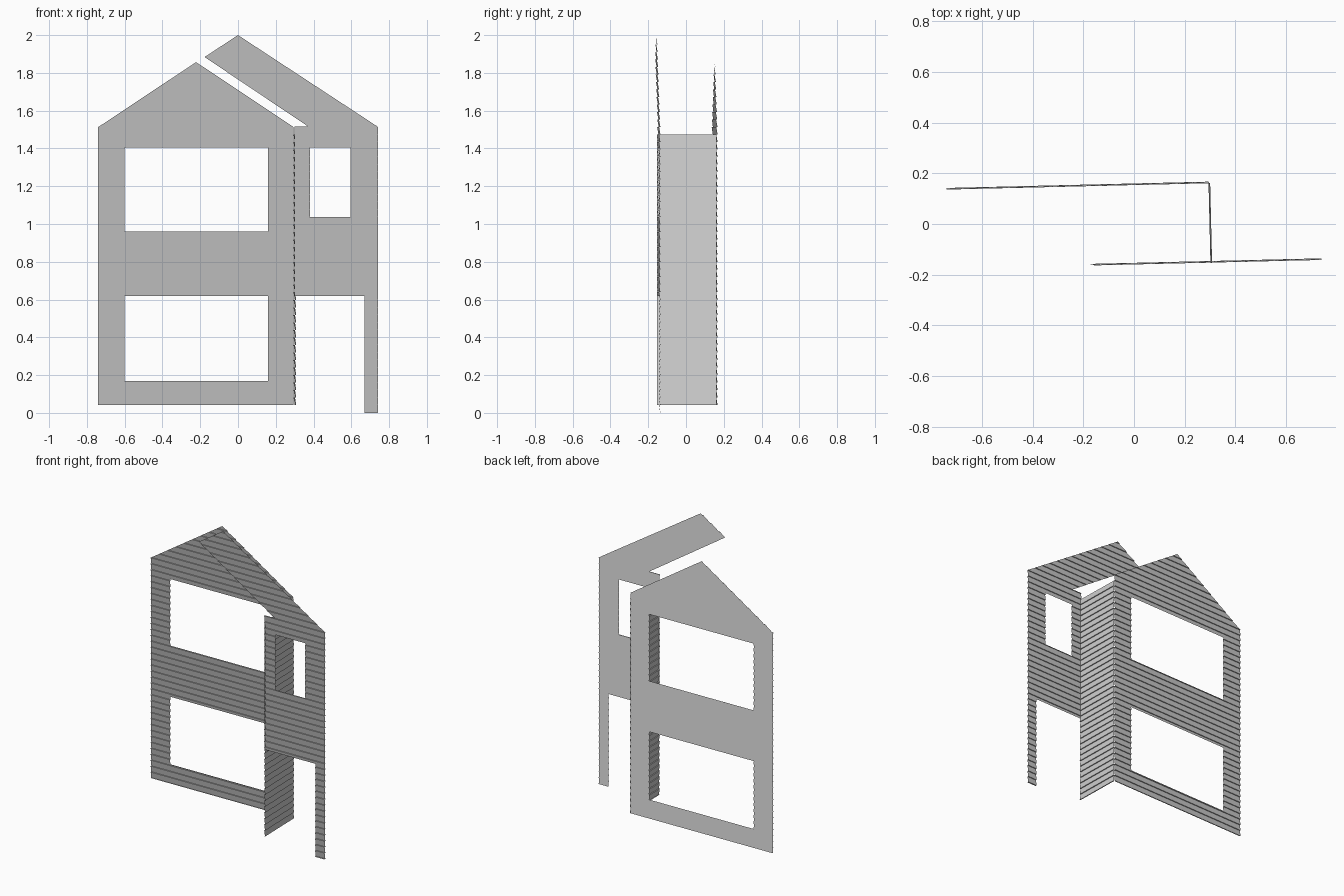
import bpy, bmesh
from mathutils import Vector

if "Cube" in bpy.data.objects:
    bpy.data.objects.remove(bpy.data.objects["Cube"])

BOARD = 0.03975      # height of one siding board
BASE = 0.0027        # height of the lowest board joint
LIP = 0.0065         # how far each board's lower edge sticks out
SLOPE = 0.024        # the walls are turned slightly about z


def joint(k):
    return BASE + BOARD * k


def rect(x0, x1, z0, z1):
    return [(x0, z0), (x1, z0), (x1, z1), (x0, z1)]


def siding_wall(name, loops, origin, along, outward):
    """Clapboard sheet: outline plus holes, cut into overlapping boards."""
    sheet = bmesh.new()
    for loop in loops:
        vs = [sheet.verts.new((u, 0, z)) for u, z in loop]
        for a, b in zip(vs, vs[1:] + vs[:1]):
            sheet.edges.new((a, b))
    bmesh.ops.triangle_fill(sheet, edges=sheet.edges[:], use_beauty=True,
                            use_dissolve=False, normal=(0, 1, 0))
    mesh = bpy.data.meshes.new(name)
    out = bmesh.new()
    o, d, n = Vector(origin), Vector(along), Vector(outward)
    top = max(z for u, z in loops[0])
    k = -1
    while joint(k) < top:
        lo, hi = joint(k), joint(k + 1)
        board = sheet.copy()
        for z, up in ((lo, -1), (hi, 1)):
            bmesh.ops.bisect_plane(
                board, geom=board.verts[:] + board.edges[:] + board.faces[:],
                dist=1e-6, plane_co=(0, 0, z), plane_no=(0, 0, up), clear_outer=True)
        k += 1
        if not board.faces:
            board.free()
            continue
        # tilt the board so its lower edge stands proud
        for v in board.verts:
            v.co.y = LIP * (hi - v.co.z) / BOARD
        # ledge under the board, back to the one below
        low = [e for e in board.edges if e.is_boundary
               and all(abs(v.co.z - lo) < 1e-5 for v in e.verts)]
        if low:
            new = bmesh.ops.extrude_edge_only(board, edges=low)["geom"]
            for v in new:
                if isinstance(v, bmesh.types.BMVert):
                    v.co.y -= LIP
        for v in board.verts:
            v.co = o + d * v.co.x + n * v.co.y + Vector((0, 0, v.co.z))
        tmp = bpy.data.meshes.new("tmp")
        board.to_mesh(tmp)
        out.from_mesh(tmp)
        bpy.data.meshes.remove(tmp)
        board.free()
    bmesh.ops.remove_doubles(out, verts=out.verts[:], dist=1e-5)
    out.normal_update()
    face_dir = n - Vector((0, 0, 1))
    for f in out.faces:
        if f.normal.dot(face_dir) < 0:
            f.normal_flip()
    bmesh.ops.dissolve_limit(out, angle_limit=0.01, verts=out.verts[:], edges=out.edges[:])
    out.to_mesh(mesh)
    out.free()
    sheet.free()
    bpy.context.collection.objects.link(bpy.data.objects.new(name, mesh))


ALONG = (1, SLOPE, 0)
OUT = (-SLOPE, 1, 0)
FOOT = joint(1)

# gabled wall with two large window openings
siding_wall("gable_wall", [
    [(-0.74, FOOT), (0.295, FOOT), (0.295, 1.513), (-0.222, 1.857), (-0.74, 1.513)],
    rect(-0.60, 0.158, 0.96, 1.405),
    rect(-0.60, 0.158, 0.168, 0.62)],
    (0, 0.1535, 0), ALONG, OUT)

# porch wall with roof strip, small window and post
siding_wall("porch_wall", [
    [(0.67, 0), (0.74, 0), (0.74, 1.515), (0, 2.0), (-0.177, 1.884),
     (0.373, 1.515), (0.30, 1.515), (0.30, 0.62), (0.67, 0.62)],
    rect(0.38, 0.595, 1.037, 1.405)],
    (0, -0.1597, 0), ALONG, OUT)

# short wall joining the two
siding_wall("return_wall", [rect(0, 0.317, FOOT, joint(37))],
            (0.294, 0.1625, 0), (SLOPE, -1, 0), (1, SLOPE, 0))
